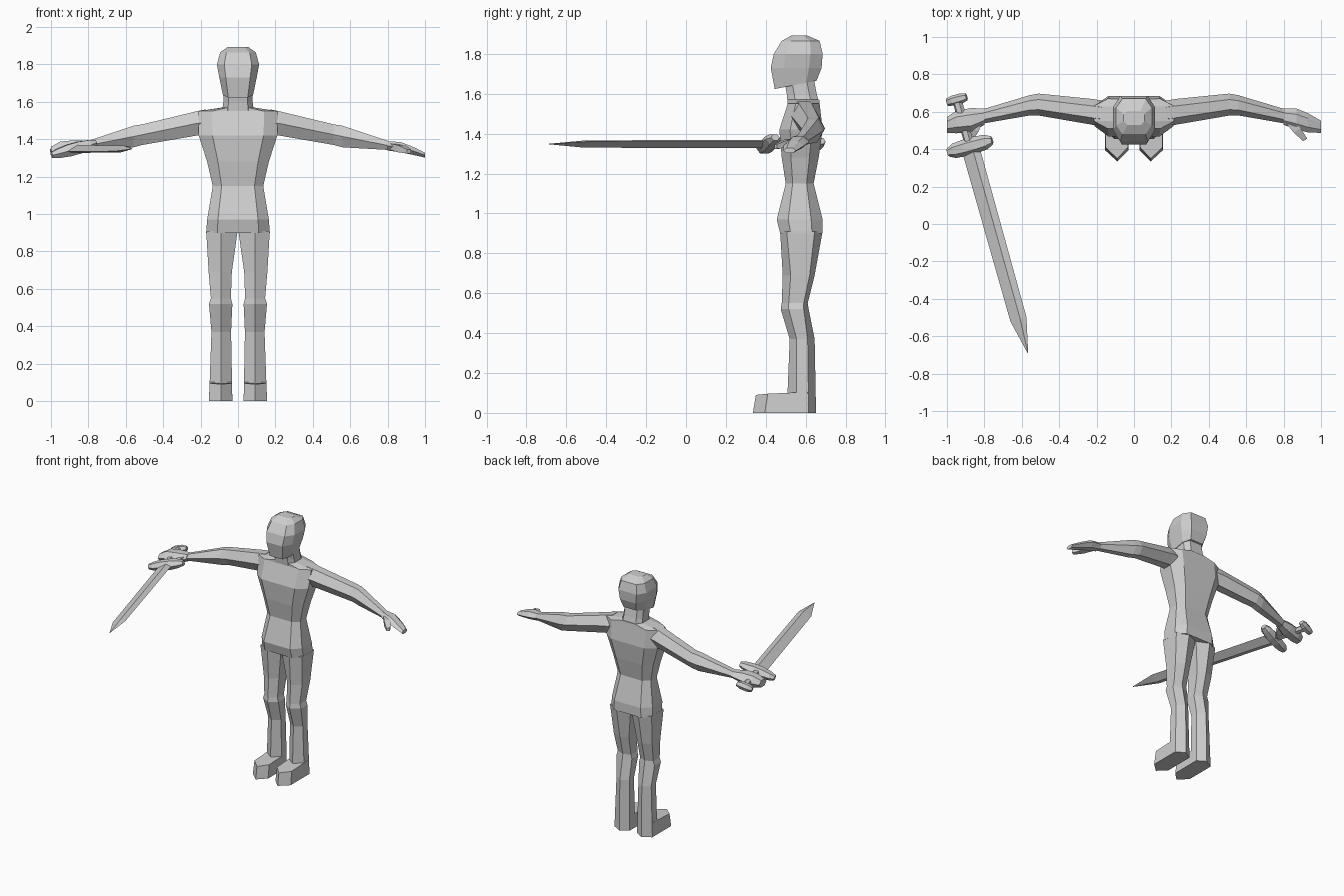
import bpy, bmesh, math
from mathutils import Vector

cube = bpy.data.objects.get("Cube")
if cube:
    bpy.data.objects.remove(cube, do_unlink=True)

grey = bpy.data.materials.new("plain_grey")
grey.use_nodes = True
colour = (0.62, 0.62, 0.62, 1)
grey.diffuse_color = colour
grey.node_tree.nodes["Principled BSDF"].inputs["Base Color"].default_value = colour


def loft(name, rings):
    """Skin equal-sized rings of points and cap both ends."""
    bm = bmesh.new()
    loops = [[bm.verts.new(p) for p in ring] for ring in rings]
    n = len(loops[0])
    for low, high in zip(loops, loops[1:]):
        for i in range(n):
            j = (i + 1) % n
            bm.faces.new((low[i], low[j], high[j], high[i]))
    bm.faces.new(loops[0])
    bm.faces.new(loops[-1])
    bmesh.ops.recalc_face_normals(bm, faces=bm.faces)
    mesh = bpy.data.meshes.new(name)
    bm.to_mesh(mesh)
    bm.free()
    mesh.materials.append(grey)
    obj = bpy.data.objects.new(name, mesh)
    bpy.context.collection.objects.link(obj)
    return obj


def body_ring(z, w, front, back, inset=0.65, cut=0.25):
    """Eight-sided level ring with chamfered corners."""
    d = (back - front) * cut
    a = w * inset
    return [(a, front, z), (w, front + d, z), (w, back - d, z), (a, back, z),
            (-a, back, z), (-w, back - d, z), (-w, front + d, z), (-a, front, z)]


def limb_ring(s, x, front, back, low, high):
    """Six-sided ring across an arm or hand."""
    d, mid = (back - front) * 0.27, (low + high) / 2
    return [(s * x, front, mid), (s * x, front + d, high), (s * x, back - d, high),
            (s * x, back, mid), (s * x, back - d, low), (s * x, front + d, low)]


def leg_ring(s, z, inner, outer, front, side_front, side_back, back):
    """Six-sided ring with ridges on the shin and calf."""
    mid = 0.09
    return [(s * mid, front, z), (s * outer, side_front, z), (s * outer, side_back, z),
            (s * mid, back, z), (s * inner, side_back, z), (s * inner, side_front, z)]


# Torso and neck
loft("torso", [body_ring(*r) for r in (
    (0.90, 0.17, 0.472, 0.685),
    (0.97, 0.165, 0.455, 0.685),
    (1.15, 0.135, 0.50, 0.64),
    (1.28, 0.165, 0.48, 0.665),
    (1.42, 0.21, 0.468, 0.685),
    (1.55, 0.215, 0.51, 0.67),
    (1.57, 0.085, 0.51, 0.668))])
loft("neck", [body_ring(*r) for r in (
    (1.55, 0.085, 0.51, 0.668),
    (1.60, 0.078, 0.505, 0.655),
    (1.68, 0.075, 0.49, 0.64))])

# Head, with the chin lower than the nape
head = [body_ring(*r) for r in (
    (1.645, 0.08, 0.445, 0.655),
    (1.73, 0.10, 0.425, 0.68),
    (1.80, 0.113, 0.44, 0.685),
    (1.865, 0.095, 0.48, 0.67),
    (1.893, 0.055, 0.53, 0.605))]
head[0] = [(x, y, z + (y - 0.55) * 0.2) for x, y, z in head[0]]
loft("head", head)

for side, s in (("left", 1), ("right", -1)):
    # Legs and feet
    loft(side + "_leg", [leg_ring(s, *r) for r in (
        (0.91, 0.002, 0.17, 0.472, 0.505, 0.645, 0.685),
        (0.69, 0.033, 0.157, 0.485, 0.525, 0.62, 0.645),
        (0.55, 0.038, 0.145, 0.48, 0.515, 0.59, 0.61),
        (0.52, 0.03, 0.155, 0.475, 0.515, 0.59, 0.615),
        (0.37, 0.037, 0.142, 0.52, 0.555, 0.61, 0.645),
        (0.00, 0.03, 0.155, 0.505, 0.555, 0.615, 0.652))])
    foot = [leg_ring(s, 0, 0.03, 0.155, 0.335, 0.395, 0.615, 0.652),
            leg_ring(s, 0.09, 0.032, 0.152, 0.35, 0.41, 0.61, 0.645)]
    foot[1] = [(x, y, z + max(0, min(y, 0.5) - 0.35) * 0.1) for x, y, z in foot[1]]
    loft(side + "_foot", foot)

    # Arms
    loft(side + "_arm", [limb_ring(s, *r) for r in (
        (0.17, 0.525, 0.66, 1.42, 1.56),
        (0.22, 0.53, 0.668, 1.42, 1.55),
        (0.51, 0.58, 0.697, 1.37, 1.48),
        (0.56, 0.58, 0.688, 1.357, 1.472),
        (0.82, 0.535, 0.61, 1.342, 1.385))])

# Open left hand and closed right hand
loft("left_hand", [limb_ring(1, *r) for r in (
    (0.80, 0.53, 0.617, 1.34, 1.39),
    (0.87, 0.505, 0.617, 1.33, 1.385),
    (0.93, 0.49, 0.592, 1.318, 1.362),
    (1.00, 0.487, 0.552, 1.302, 1.328))])
loft("right_hand", [limb_ring(-1, *r) for r in (
    (0.80, 0.53, 0.617, 1.34, 1.39),
    (0.87, 0.49, 0.62, 1.32, 1.395),
    (0.95, 0.485, 0.605, 1.305, 1.388),
    (1.00, 0.487, 0.572, 1.31, 1.36))])


def thumb(name, s, tip_x, tip_y):
    def section(x, y, z, r):
        return [(s * (x - r), y - r * 0.6, z - r), (s * (x + r), y + r * 0.6, z - r),
                (s * (x + r), y + r * 0.6, z + r), (s * (x - r), y - r * 0.6, z + r)]
    mid_x, mid_y = (0.83 + tip_x) / 2, (0.55 + tip_y) / 2
    loft(name, [section(0.83, 0.55, 1.36, 0.017), section(mid_x, mid_y, 1.35, 0.019),
                section(tip_x, tip_y, 1.335, 0.011)])


thumb("left_thumb", 1, 0.915, 0.45)
thumb("right_thumb", -1, 0.87, 0.46)

# Sword frame: across the guard, up, and along the blade, rolled a little
along = Vector((0.27, -0.963, 0)).normalized()
roll = math.radians(15)
flat = Vector((-along.y, along.x, 0))
across = flat * math.cos(roll) + Vector((0, 0, math.sin(roll)))
up = across.cross(along)
up = up if up.z > 0 else -up
origin = Vector((-0.877, 0.415, 1.348))


def place(a, b, c):
    return origin + across * a + up * b + along * c


def blade_ring(c, w, t):
    return [place(-w, 0, c), place(w * 0.3, t, c), place(w, 0, c), place(-w * 0.3, -t, c)]


def bar_ring(a, half_c, half_b):
    return [place(a, b * half_b, c * half_c) for b, c in
            ((0, -1), (1, -0.5), (1, 0.5), (0, 1), (-1, 0.5), (-1, -0.5))]


loft("sword_blade", [blade_ring(*r) for r in (
    (0.0, 0.05, 0.018), (0.96, 0.046, 0.015), (1.146, 0.002, 0.001))])
loft("sword_guard", [bar_ring(*r) for r in (
    (-0.127, 0.022, 0.016), (-0.09, 0.04, 0.025), (-0.03, 0.045, 0.032),
    (0.03, 0.045, 0.032), (0.09, 0.04, 0.025), (0.127, 0.022, 0.016))])
loft("sword_grip", [[place(0.026 * math.cos(k * math.pi / 3), 0.022 * math.sin(k * math.pi / 3), c)
                     for k in range(6)] for c in (0.0, -0.26)])
pommel = loft("sword_pommel", [bar_ring(*r) for r in (
    (-0.056, 0.02, 0.015), (-0.025, 0.027, 0.025), (0.025, 0.027, 0.025), (0.056, 0.02, 0.015))])
pommel.location = along * -0.26
